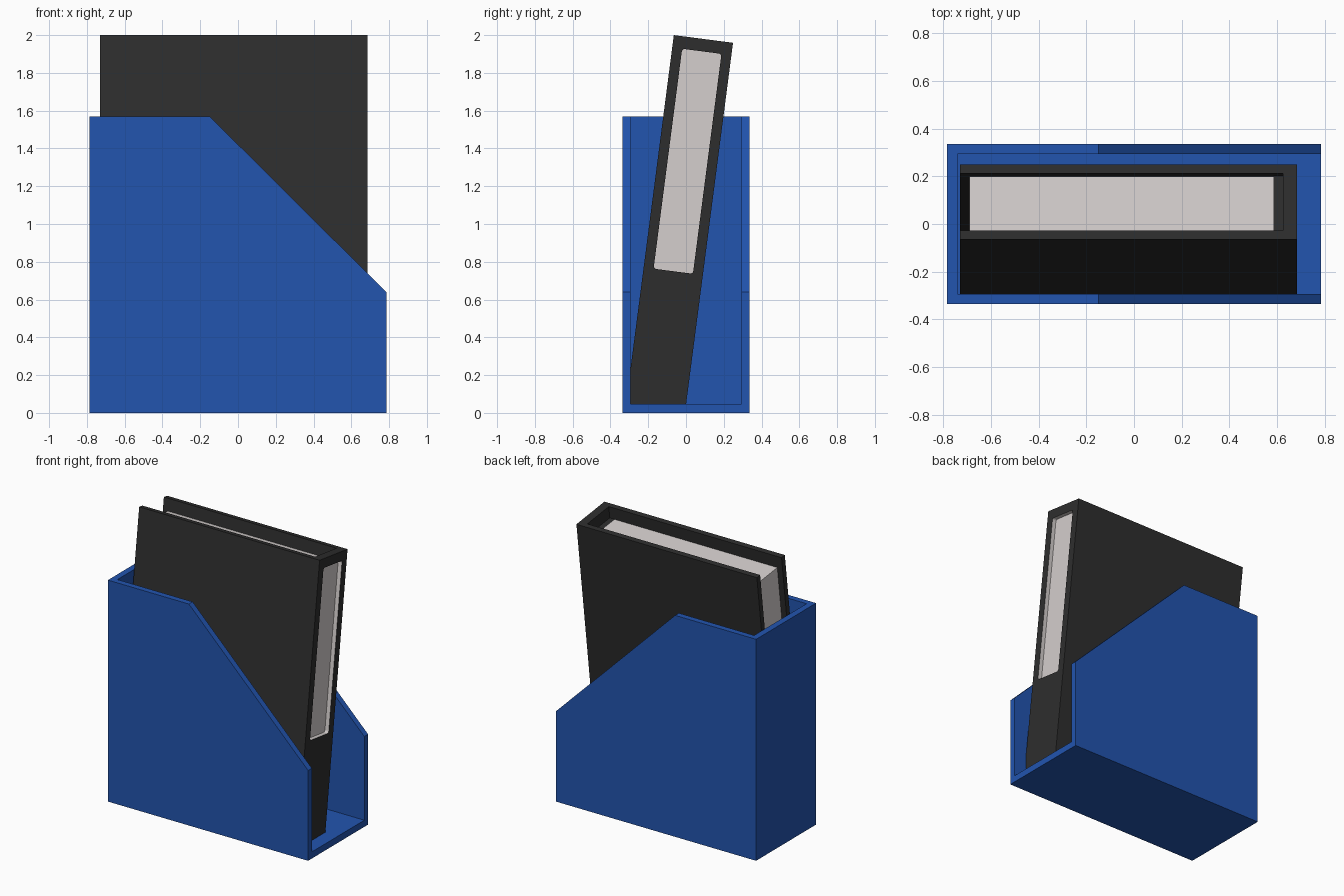
import bpy, bmesh, math
from mathutils import Vector, Matrix

if "Cube" in bpy.data.objects:
    bpy.data.objects.remove(bpy.data.objects["Cube"])


def material(name, rgb):
    m = bpy.data.materials.new(name)
    m.diffuse_color = (*rgb, 1)
    m.use_nodes = True
    m.node_tree.nodes["Principled BSDF"].inputs["Base Color"].default_value = m.diffuse_color
    return m


BLUE = material("blue plastic", (0.016, 0.089, 0.43))
BLACK = material("black card", (0.027, 0.027, 0.027))
PAPER = material("off white paper", (0.66, 0.62, 0.61))

# Leaning frame of the binder: origin at the middle of its bottom edge
LEAN = Matrix.Translation((0, -0.161, 0.03)) @ Matrix.Rotation(math.radians(-7.4), 4, 'X')


def finish(bm, name, mats, frame=None):
    bmesh.ops.recalc_face_normals(bm, faces=bm.faces)
    me = bpy.data.meshes.new(name)
    bm.to_mesh(me)
    bm.free()
    for m in mats:
        me.materials.append(m)
    ob = bpy.data.objects.new(name, me)
    bpy.context.collection.objects.link(ob)
    if frame:
        ob.matrix_world = frame
    return ob


def box(name, x, y, z, mat, frame=None):
    bm = bmesh.new()
    bmesh.ops.create_cube(bm, size=1)
    lo, hi = Vector((x[0], y[0], z[0])), Vector((x[1], y[1], z[1]))
    for v in bm.verts:
        v.co = Vector((lo[i] + (v.co[i] + 0.5) * (hi[i] - lo[i]) for i in range(3)))
    return finish(bm, name, [mat], frame)


def side_panel(name, y0, y1):
    bm = bmesh.new()
    outline = [(-W, 0), (W, 0), (W, 0.64), (-0.15, H), (-W, H)]
    f = bm.faces.new([bm.verts.new((x, y0, z)) for x, z in outline])
    ext = bmesh.ops.extrude_face_region(bm, geom=[f])["geom"]
    bmesh.ops.translate(bm, vec=(0, y1 - y0, 0),
                        verts=[v for v in ext if isinstance(v, bmesh.types.BMVert)])
    return finish(bm, name, [BLUE])


# Holder: two cut-away sides, a back wall and a floor; the +x end is open
W, D, H, T = 0.785, 0.336, 1.57, 0.042
side_panel("holder_front_side", -D, -D + T)
side_panel("holder_rear_side", D - T, D)
box("holder_end_wall", (-W, -W + 0.045), (-D + T, D - T), (0, H), BLUE)
box("holder_floor", (-W + 0.045, W), (-D + T, D - T), (0, 0.047), BLUE)

# Binder covers
X0, X1, HALF, CARD, L = -0.73, 0.685, 0.158, 0.037, 1.966
INNER = HALF - CARD
for name, s in (("binder_front_cover", -1), ("binder_rear_cover", 1)):
    box(name, (X0, X1), sorted((s * INNER, s * HALF)), (0, L), BLACK, LEAN)

# Paper stack and the black strip between it and the spine
box("paper_stack", (-0.69, 0.585), (-INNER + 0.001, INNER - 0.001), (0.08, L - 0.085), PAPER, LEAN)
box("paper_clamp", (0.585, 0.626), (-INNER, INNER), (0.08, L - 0.085), BLACK, LEAN)


def rounded_rect(hy, z0, z1, r, n=3):
    pts = []
    corners = [(hy - r, z1 - r), (-hy + r, z1 - r), (-hy + r, z0 + r), (hy - r, z0 + r)]
    for k, (cy, cz) in enumerate(corners):
        for i in range(n + 1):
            a = math.pi / 2 * (k + i / n)
            pts.append((cy + r * math.cos(a), cz + r * math.sin(a)))
    return pts


def ring(bm, pts, x):
    vs = [bm.verts.new((x, y, z)) for y, z in pts]
    return vs, [bm.edges.new((vs[i - 1], vs[i])) for i in range(len(vs))]


# Spine with a recessed label window
bm = bmesh.new()
loops = [[(-INNER, 0), (INNER, 0), (INNER, L), (-INNER, L)],
         rounded_rect(0.105, 0.726, 1.90, 0.014)]
front_edges = []
for pts, back, mi in zip(loops, (0.625, 0.655), (0, 1)):
    fv, fe = ring(bm, pts, X1)
    bv, _ = ring(bm, pts, back)
    front_edges += fe
    for i in range(len(pts)):
        bm.faces.new((fv[i - 1], fv[i], bv[i], bv[i - 1])).material_index = mi
    bm.faces.new(bv).material_index = mi
bmesh.ops.triangle_fill(bm, edges=front_edges, use_beauty=True)
finish(bm, "binder_spine_with_label", [BLACK, PAPER], LEAN)
